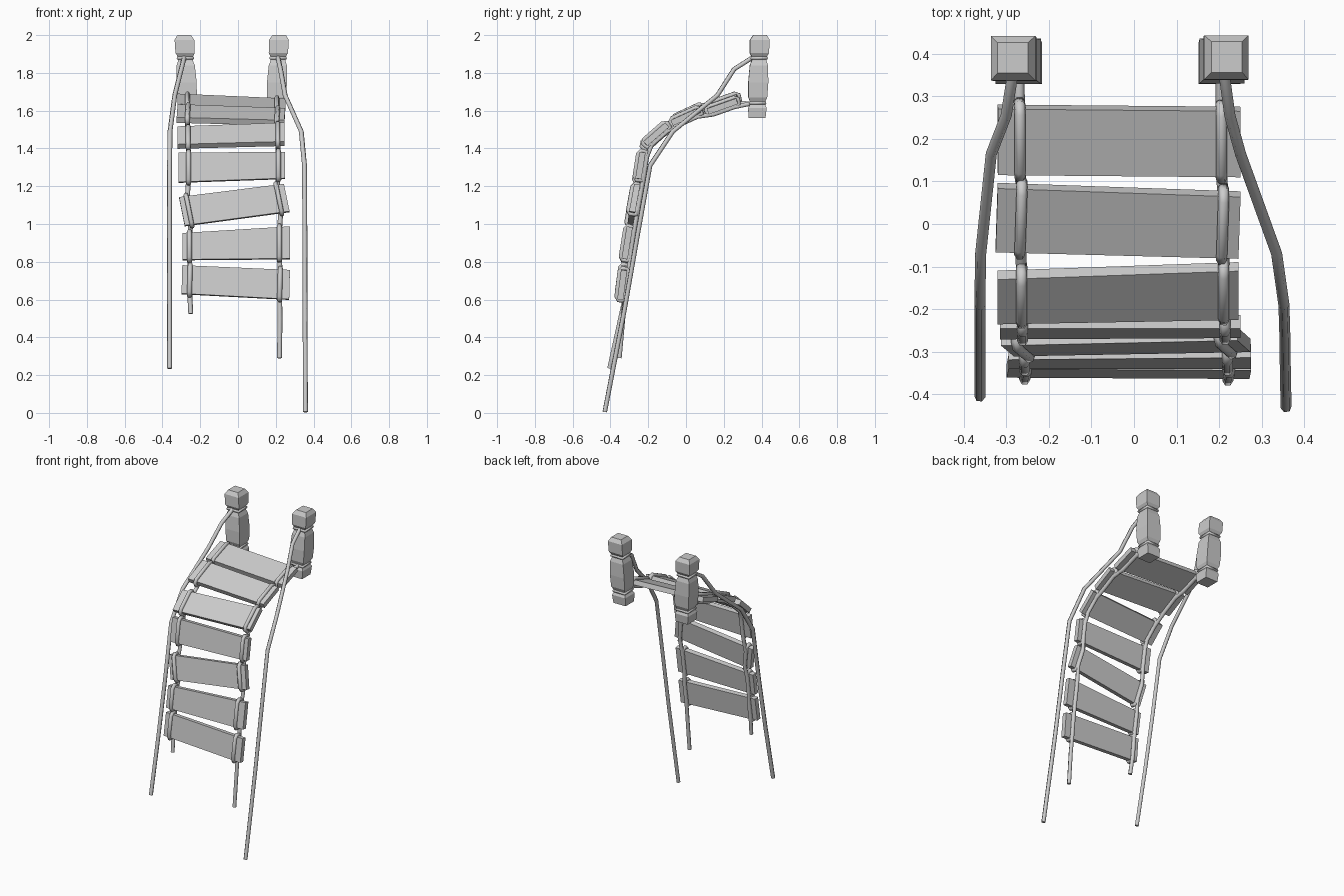
import bpy, bmesh
from mathutils import Vector

if "Cube" in bpy.data.objects:
    bpy.data.objects.remove(bpy.data.objects["Cube"])

T = 0.032   # plank thickness
R = 0.013   # rope radius


def mesh_object(name, bm):
    bmesh.ops.recalc_face_normals(bm, faces=bm.faces)
    me = bpy.data.meshes.new(name)
    bm.to_mesh(me)
    bm.free()
    ob = bpy.data.objects.new(name, me)
    bpy.context.collection.objects.link(ob)
    return ob


def rope(name, pts, radius=R, closed=False):
    cu = bpy.data.curves.new(name, 'CURVE')
    cu.dimensions = '3D'
    cu.bevel_depth = radius
    cu.bevel_resolution = 1
    cu.use_fill_caps = True
    sp = cu.splines.new('POLY')
    sp.points.add(len(pts) - 1)
    for p, co in zip(sp.points, pts):
        p.co = (*co, 1)
    sp.use_cyclic_u = closed
    ob = bpy.data.objects.new(name, cu)
    bpy.context.collection.objects.link(ob)


# Square turned posts, leaning slightly: (z, half width)
PROFILE = [(1.56, .045), (1.615, .049), (1.63, .041), (1.65, .041), (1.67, .05),
           (1.75, .053), (1.84, .048), (1.865, .039), (1.885, .039),
           (1.905, .051), (1.975, .052), (2.0, .036)]


def post(name, top, bottom):
    def centre(z):
        return bottom.lerp(top, (z - 1.56) / 0.44)
    bm = bmesh.new()
    rings = []
    for z, h in PROFILE:
        c = centre(z)
        rings.append([bm.verts.new((c.x + sx * h, c.y + sy * h, z))
                      for sx, sy in ((-1, -1), (1, -1), (1, 1), (-1, 1))])
    for a, b in zip(rings, rings[1:]):
        for i in range(4):
            j = (i + 1) % 4
            bm.faces.new((a[i], a[j], b[j], b[i]))
    bm.faces.new(rings[0])
    bm.faces.new(rings[-1])
    mesh_object(name, bm)
    # rope wraps in the two grooves
    for z in (1.64, 1.878):
        c = centre(z)
        h = .04
        rope(name + "_wrap", [(c.x + sx * h, c.y + sy * h, z)
             for sx, sy in ((-1, -1), (1, -1), (1, 1), (-1, 1))], .009, True)


post("left_post", Vector((-.285, .39, 2)), Vector((-.262, .376, 1.56)))
post("right_post", Vector((.218, .392, 2)), Vector((.198, .376, 1.56)))

# Planks: x left, x right, lower-edge x shift, then (y, z) of
# left top, left bottom, right top, right bottom
PLANKS = [
    (-.32, .25, 0, (.275, 1.675), (.12, 1.62), (.27, 1.65), (.115, 1.595)),
    (-.32, .25, -.005, (.09, 1.62), (-.06, 1.55), (.07, 1.60), (-.075, 1.535)),
    (-.32, .245, 0, (-.12, 1.505), (-.225, 1.41), (-.10, 1.525), (-.215, 1.425)),
    (-.315, .25, 0, (-.23, 1.375), (-.255, 1.22), (-.23, 1.38), (-.252, 1.24)),
    (-.312, .243, .03, (-.27, 1.14), (-.295, .99), (-.258, 1.21), (-.285, 1.065)),
    (-.295, .275, 0, (-.303, .95), (-.325, .81), (-.298, .985), (-.325, .815)),
    (-.295, .275, -.004, (-.325, .78), (-.345, .63), (-.328, .755), (-.348, .60)),
]
foot = {"left": [Vector((-.27, .345, 1.638))], "right": [Vector((.205, .345, 1.638))]}
ROPE_X = {"left": (-.268, -.255), "right": (.205, .222)}

for i, (xl, xr, dx, lt, lb, rt, rb) in enumerate(PLANKS):
    a, b = Vector((xl, *lt)), Vector((xl + dx, *lb))
    c, d = Vector((xr + dx, *rb)), Vector((xr, *rt))
    n = (c - a).cross(b - d).normalized()
    if n.z - n.y < 0:
        n = -n
    bm = bmesh.new()
    front = [bm.verts.new(p + n * T / 2) for p in (a, b, c, d)]
    back = [bm.verts.new(p - n * T / 2) for p in (a, b, c, d)]
    bm.faces.new(front)
    bm.faces.new(back[::-1])
    for k in range(4):
        m = (k + 1) % 4
        bm.faces.new((front[k], back[k], back[m], front[m]))
    mesh_object(f"plank_{i + 1}", bm)

    # rope loop round each plank end, and the foot rope behind it
    for side, (x0, x1) in ROPE_X.items():
        f = (x0 + (x1 - x0) * i / 6 - xl - dx / 2) / (xr - xl)
        up, lo = a.lerp(d, f), b.lerp(c, f)
        mid, u = (up + lo) / 2, (up - lo).normalized()
        h = (up - lo).length / 2
        loop = [(-h - .006, -.022), (-h - .008, .008), (-h + .012, T / 2 + .006),
                (h - .012, T / 2 + .006), (h + .008, .008), (h + .006, -.022)]
        rope(f"{side}_plank_loop_{i + 1}", [mid + u * s + n * t for s, t in loop], R, True)
        foot[side] += [mid + u * h * s - n * (T / 2 + .01) for s in (.7, -.7)]

# Foot ropes with loose lower ends
foot["left"].append(Vector((-.25, -.335, .525)))
foot["right"] += [Vector((.222, -.333, .5)), Vector((.22, -.352, .29))]
for side, pts in foot.items():
    rope(side + "_foot_rope", pts)

# Hand ropes
rope("left_hand_rope", [
    (-.285, .35, 1.88), (-.30, .255, 1.82), (-.335, .165, 1.68), (-.36, -.07, 1.49),
    (-.362, -.19, 1.31), (-.362, -.255, .95), (-.362, -.325, .6), (-.362, -.405, .235)])
rope("right_hand_rope", [
    (.212, .35, 1.88), (.225, .255, 1.82), (.25, .165, 1.68), (.335, -.07, 1.49),
    (.352, -.19, 1.31), (.354, -.255, .95), (.355, -.325, .55), (.357, -.43, .005)])
